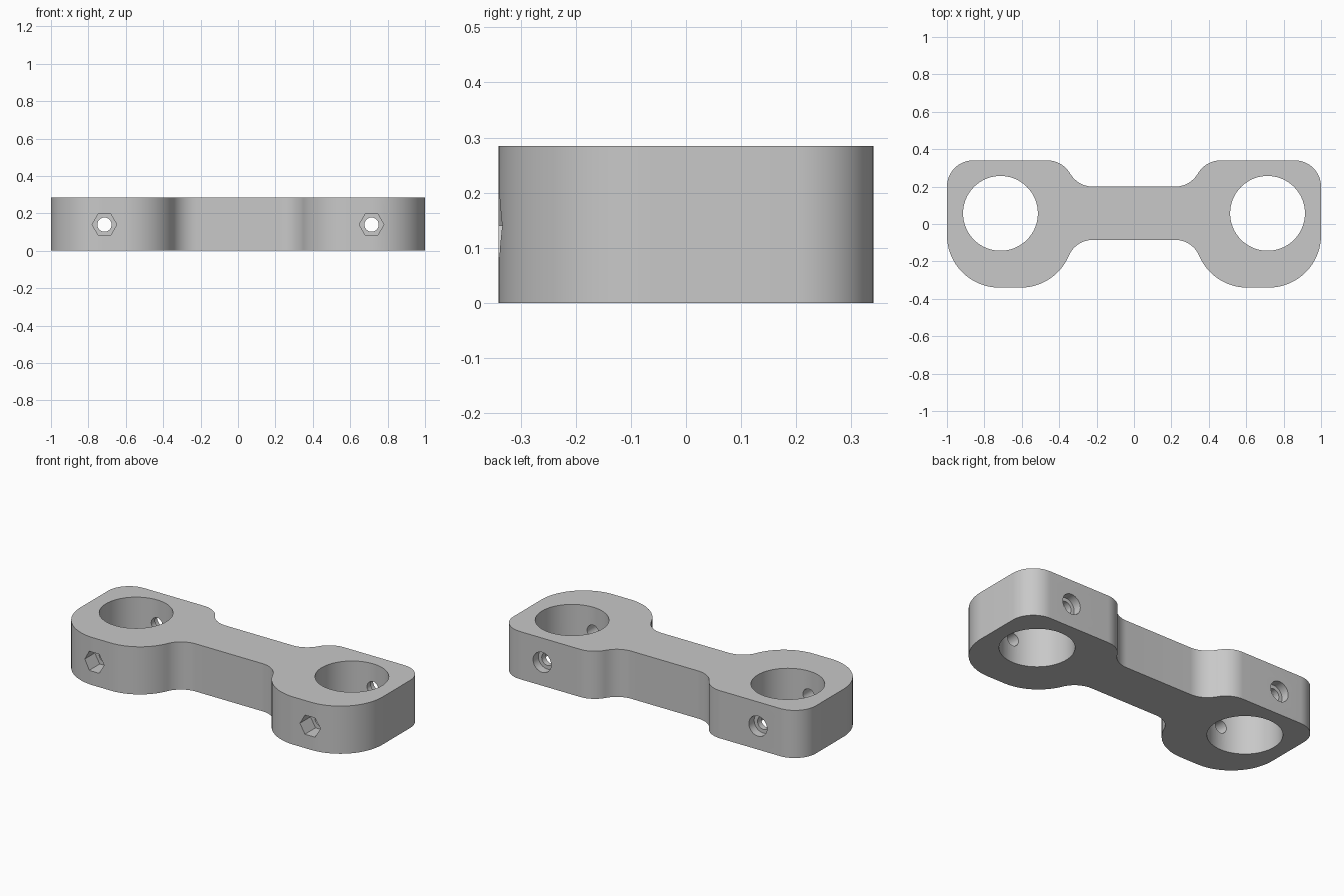
import bpy
import bmesh
import math

HEIGHT = 0.285
BORE_X, BORE_Y = 0.714, 0.057
BOLT_Z = 0.14

cube = bpy.data.objects.get("Cube")
if cube:
    bpy.data.objects.remove(cube, do_unlink=True)

grey = bpy.data.materials.new("plain grey")
grey.use_nodes = True
colour = (0.58, 0.58, 0.58, 1)
grey.diffuse_color = colour
grey.node_tree.nodes["Principled BSDF"].inputs["Base Color"].default_value = colour


def arc(cx, cy, r, start, end, steps=16):
    angles = [math.radians(start + (end - start) * i / steps) for i in range(steps + 1)]
    return [(cx + r * math.cos(a), cy + r * math.sin(a)) for a in angles]


def ring(cx, cy, r, sides):
    return arc(cx, cy, r, 0, 360, sides)[:-1]


def prism(name, outline, low, high, along_y=False):
    """Extrude a flat outline along z, or along y with the outline in x and z."""
    bm = bmesh.new()

    def place(u, v, w):
        return (u, w, v) if along_y else (u, v, w)

    face = bm.faces.new([bm.verts.new(place(u, v, low)) for u, v in outline])
    new = bmesh.ops.extrude_face_region(bm, geom=[face])["geom"]
    moved = [g for g in new if isinstance(g, bmesh.types.BMVert)]
    bmesh.ops.translate(bm, verts=moved, vec=place(0, 0, high - low))
    bmesh.ops.recalc_face_normals(bm, faces=bm.faces)
    mesh = bpy.data.meshes.new(name)
    bm.to_mesh(mesh)
    bm.free()
    mesh.materials.append(grey)
    obj = bpy.data.objects.new(name, mesh)
    bpy.context.collection.objects.link(obj)
    return obj


# Outline of one end: narrow neck, round front, squarer back
lower = math.degrees(math.atan2(0.165, 0.386))
upper = math.degrees(math.atan2(0.14, 0.243))
half = (arc(0.22, -0.225, 0.14, 90, lower)
        + arc(0.606, -0.06, 0.28, 180 + lower, 270)[1:]
        + arc(0.72, -0.06, 0.28, 270, 360, 24)
        + arc(0.86, 0.20, 0.14, 0, 90)
        + arc(0.463, 0.20, 0.14, 90, 180 - upper)
        + arc(0.22, 0.34, 0.14, 360 - upper, 270)[1:])
outline = half + [(-x, y) for x, y in reversed(half)]
clamp = prism("clamp_body", outline, 0, HEIGHT)

# Bores, bolt holes, hexagonal nut pockets and round bolt head recesses
cutters = []
for side in (-1, 1):
    x = side * BORE_X
    cutters += [
        prism("bore_cutter", ring(x, BORE_Y, 0.2, 72), -0.1, HEIGHT + 0.1),
        prism("bolt_hole_cutter", ring(x, BOLT_Z, 0.038, 32), -0.5, 0.5, True),
        prism("nut_pocket_cutter", ring(x, BOLT_Z, 0.066, 6), -0.5, -0.24, True),
        prism("bolt_head_cutter", ring(x, BOLT_Z, 0.06, 32), 0.29, 0.5, True),
    ]

bpy.ops.object.select_all(action="DESELECT")
bpy.context.view_layer.objects.active = clamp
clamp.select_set(True)
for cutter in cutters:
    cutter.hide_render = True
    cut = clamp.modifiers.new("cut", "BOOLEAN")
    cut.operation = "DIFFERENCE"
    cut.solver = "EXACT"
    cut.object = cutter
    bpy.ops.object.modifier_apply(modifier=cut.name)
for cutter in cutters:
    bpy.data.objects.remove(cutter, do_unlink=True)

bpy.ops.object.shade_smooth_by_angle(angle=math.radians(30))
